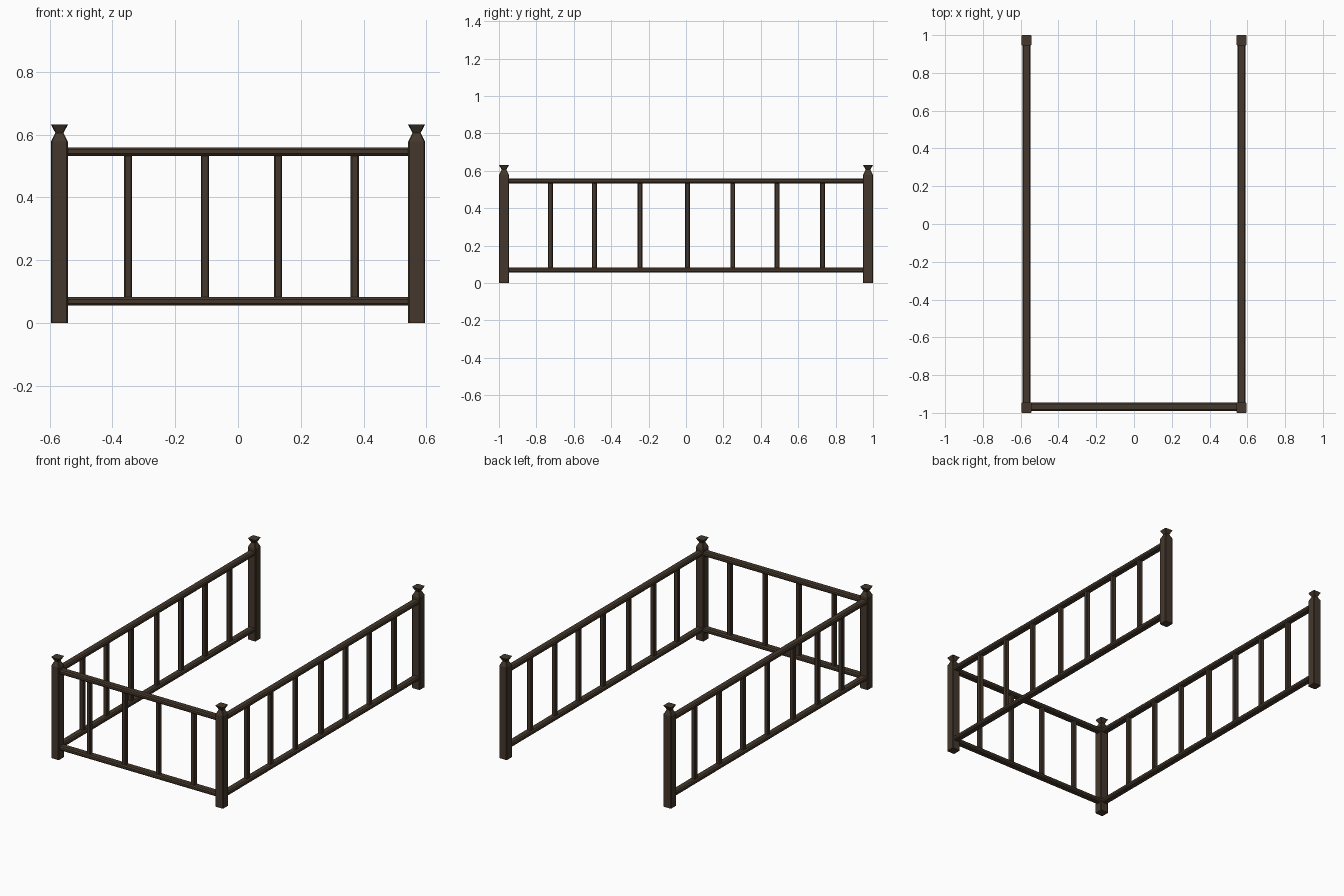
import bpy, bmesh
from mathutils import Vector

if "Cube" in bpy.data.objects:
    bpy.data.objects.remove(bpy.data.objects["Cube"])

wood = bpy.data.materials.new("dark brown wood")
wood.diffuse_color = (0.058, 0.039, 0.025, 1)
wood.use_nodes = True
wood.node_tree.nodes["Principled BSDF"].inputs["Base Color"].default_value = wood.diffuse_color


def chamfered(hw, hd, c):
    """Rectangle cross-section with cut corners (8 points)."""
    return [(hw, -hd + c), (hw, hd - c), (hw - c, hd), (-hw + c, hd),
            (-hw, hd - c), (-hw, -hd + c), (-hw + c, -hd), (hw - c, -hd)]


def loft(name, rings):
    """Skin a list of equal-length point rings into a closed solid."""
    bm = bmesh.new()
    loops = [[bm.verts.new(p) for p in r] for r in rings]
    n = len(loops[0])
    for a, b in zip(loops, loops[1:]):
        for i in range(n):
            j = (i + 1) % n
            bm.faces.new((a[i], a[j], b[j], b[i]))
    bm.faces.new(loops[0][::-1])
    bm.faces.new(loops[-1])
    bmesh.ops.recalc_face_normals(bm, faces=bm.faces)
    me = bpy.data.meshes.new(name)
    bm.to_mesh(me)
    bm.free()
    me.materials.append(wood)
    ob = bpy.data.objects.new(name, me)
    bpy.context.collection.objects.link(ob)
    return ob


def bar(name, start, end, hw, hd, c):
    """Straight chamfered bar; hw is the half width across, hd the other way."""
    s, e = Vector(start), Vector(end)
    d = (e - s).normalized()
    u = Vector((1, 0, 0)) if abs(d.x) < 0.5 else Vector((0, 1, 0))
    v = d.cross(u)
    sec = chamfered(hw, hd, c)
    return loft(name, [[p + u * a + v * b for a, b in sec] for p in (s, e)])


PX, PY = 0.569, 0.973          # post centres
ZL, ZH = 0.069, 0.546          # rail heights
# height, half width, corner cut
POST = [(0, 0.027, 0.004), (0.578, 0.027, 0.004), (0.606, 0.013, 0.002),
        (0.632, 0.027, 0.004)]

# corner posts with pinched, flared caps
for sx in (-1, 1):
    for sy in (-1, 1):
        loft("corner_post", [[(sx * PX + a, sy * PY + b, z)
                              for a, b in chamfered(h, h, c)] for z, h, c in POST])

# horizontal rails
FY = -0.968
for z, level in ((ZL, "lower"), (ZH, "upper")):
    bar("front_%s_rail" % level, (-0.555, FY, z), (0.555, FY, z), 0.022, 0.0135, 0.007)
    for sx in (-1, 1):
        bar("side_%s_rail" % level, (sx * PX, -0.96, z), (sx * PX, 0.96, z),
            0.022, 0.0135, 0.007)

# front balusters
for x in (-0.35, -0.105, 0.128, 0.372):
    bar("front_baluster", (x, FY, ZL), (x, FY, ZH), 0.013, 0.014, 0.004)

# side balusters
for sx in (-1, 1):
    for y in (-0.725, -0.49, -0.246, 0.008, 0.25, 0.487, 0.73):
        bar("side_baluster", (sx * PX, y, ZL), (sx * PX, y, ZH), 0.014, 0.013, 0.004)
